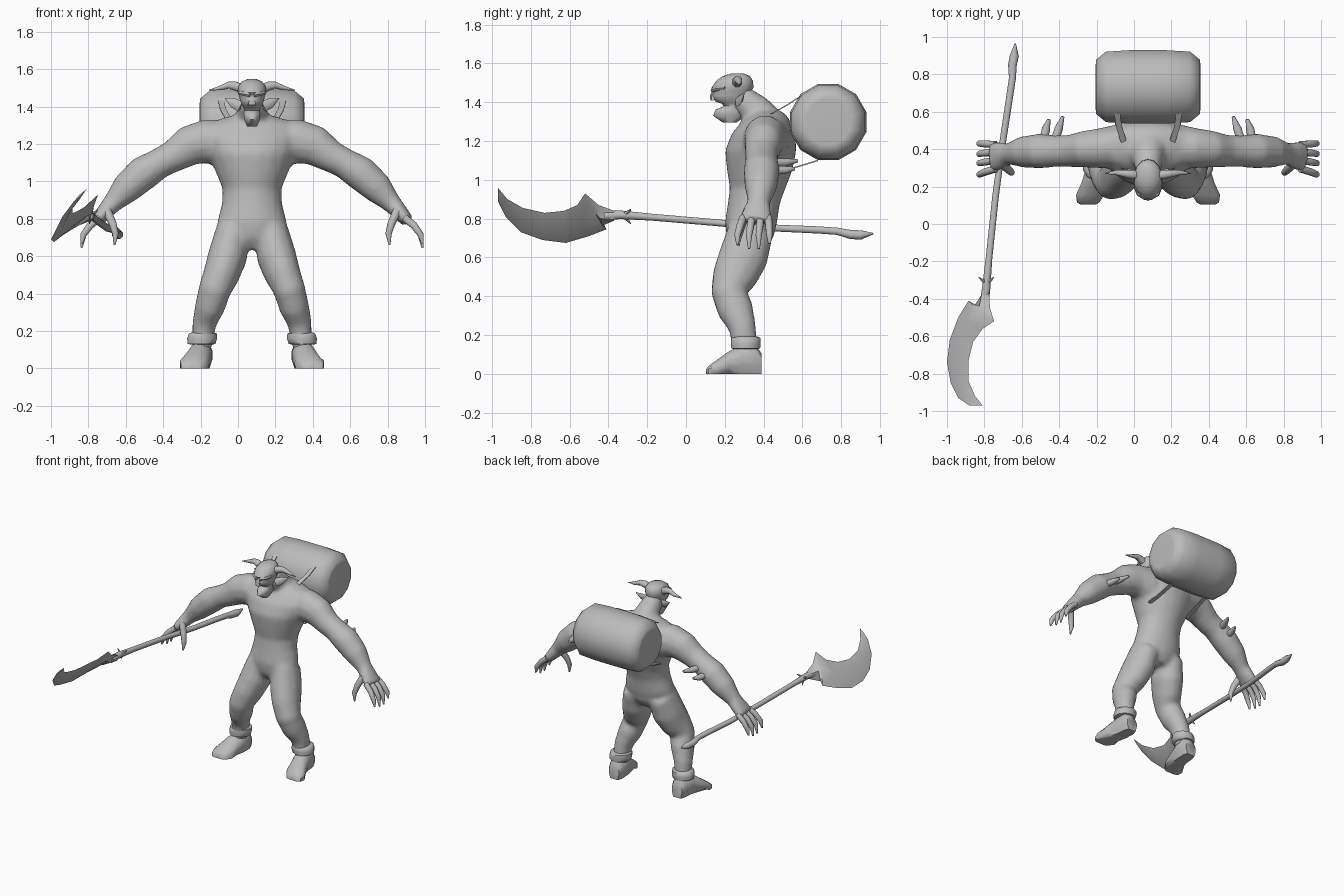
import bpy, bmesh, math
from mathutils import Vector

CX = 0.075  # symmetry plane of the figure
GREY = bpy.data.materials.new("plain grey")
GREY.diffuse_color = (0.5, 0.5, 0.5, 1)


def loft(bm, pts, ref=(1, 0, 0), n=12, axis=None):
    """Closed tube through (x, y, z, radius along ref, radius across)."""
    cs = [Vector(p[:3]) for p in pts]
    rings = []
    for i, p in enumerate(pts):
        t = Vector(axis) if axis else cs[min(i + 1, len(cs) - 1)] - cs[max(i - 1, 0)]
        t.normalize()
        u = Vector(ref)
        u = (u - t * u.dot(t)).normalized()
        v = t.cross(u)
        rings.append([bm.verts.new(cs[i] + u * p[3] * math.cos(a) + v * p[4] * math.sin(a))
                      for a in (2 * math.pi * (k + 0.5) / n for k in range(n))])
    for a, b in zip(rings, rings[1:]):
        for k in range(n):
            bm.faces.new((a[k], a[(k + 1) % n], b[(k + 1) % n], b[k]))
    bm.faces.new(rings[0][::-1])
    bm.faces.new(rings[-1])


def finish(name, bm, angle=50):
    bmesh.ops.recalc_face_normals(bm, faces=bm.faces[:])
    me = bpy.data.meshes.new(name)
    bm.to_mesh(me)
    bm.free()
    me.materials.append(GREY)
    ob = bpy.data.objects.new(name, me)
    bpy.context.collection.objects.link(ob)
    bpy.ops.object.select_all(action='DESELECT')
    ob.select_set(True)
    bpy.context.view_layer.objects.active = ob
    bpy.ops.object.shade_smooth_by_angle(angle=math.radians(angle))
    return ob


def part(name, pts, ref=(1, 0, 0), n=8, axis=None, angle=50):
    bm = bmesh.new()
    loft(bm, pts, ref, n, axis)
    return finish(name, bm, angle)


def side(s, pts):
    """Points given as distance from the symmetry plane, placed on side s."""
    return [(CX + s * p[0], *p[1:]) for p in pts]


X, Y, Z = (1, 0, 0), (0, 1, 0), (0, 0, 1)

# Body: torso, neck, legs and arms fused into one skin
bm = bmesh.new()
torso = [(.64, .33, .09, .08), (.70, .33, .165, .12), (.78, .335, .188, .135),
         (.88, .35, .162, .135), (.96, .37, .158, .145), (1.05, .38, .195, .17),
         (1.15, .385, .235, .185), (1.24, .40, .27, .165), (1.31, .415, .24, .12),
         (1.35, .42, .12, .085)]
loft(bm, [(CX, cy, z, rx, ry) for z, cy, rx, ry in torso], X, 20, Z)
loft(bm, [(CX, .43, 1.27, .13, .10), (CX, .36, 1.36, .085, .085), (CX, .27, 1.43, .065, .07)], X, 12)
leg = [(.105, .335, .74, .09, .12), (.13, .295, .60, .108, .13), (.165, .25, .50, .098, .118),
       (.20, .222, .42, .088, .095), (.225, .255, .33, .082, .095),
       (.255, .29, .24, .066, .072), (.27, .31, .10, .052, .066)]
arm = [(.14, .42, 1.20, .12, .13), (.25, .405, 1.215, .11, .12), (.34, .40, 1.19, .10, .11),
       (.42, .39, 1.135, .088, .088), (.49, .39, 1.10, .086, .082), (.58, .39, 1.045, .095, .095),
       (.67, .385, .965, .085, .085), (.745, .375, .885, .058, .055),
       (.79, .365, .835, .078, .045), (.835, .36, .785, .085, .035)]
for s in (-1, 1):
    loft(bm, side(s, leg), X, 12)
    loft(bm, side(s, arm), Y, 12)
body = finish("body", bm)
m = body.modifiers.new("fuse", 'REMESH')
m.mode, m.voxel_size, m.use_smooth_shade = 'VOXEL', 0.016, True
m = body.modifiers.new("soften", 'SMOOTH')
m.factor, m.iterations = 0.5, 8

# Head with open mouth: z, centre y, half width, half depth
head = [(1.295, .225, .028, .035), (1.33, .225, .042, .085), (1.362, .23, .046, .078),
        (1.38, .245, .042, .05), (1.392, .245, .045, .06), (1.405, .235, .055, .085),
        (1.435, .235, .066, .103), (1.455, .24, .07, .095), (1.475, .24, .078, .108),
        (1.51, .25, .074, .095), (1.535, .26, .055, .07), (1.547, .265, .025, .035)]
part("head", [(CX, cy, z, rx, ry) for z, cy, rx, ry in head], X, 14, Z)
part("nose", [(CX, .15, 1.465, .012, .012), (CX, .137, 1.43, .018, .014), (CX, .14, 1.41, .024, .014)], X, 6)

for s, w in ((-1, "right"), (1, "left")):
    # Curved horns, ears and brows
    part(w + "_horn", side(s, [(.04, .26, 1.49, .026, .026), (.09, .265, 1.51, .026, .026),
                               (.125, .27, 1.515, .021, .02), (.17, .275, 1.50, .014, .013),
                               (.23, .27, 1.488, .002, .002)]), Y)
    part(w + "_ear", side(s, [(.06, .265, 1.40, .012, .03), (.10, .285, 1.42, .012, .026),
                              (.145, .30, 1.445, .002, .002)]), Y, 6)
    part(w + "_brow", side(s, [(.01, .137, 1.462, .012, .012), (.05, .16, 1.47, .012, .012),
                               (.07, .20, 1.475, .008, .008)]), Z, 6)

    # Fingers and thumb
    for i, (y0, y1, z1) in enumerate([(.295, .265, .665), (.34, .325, .645),
                                      (.385, .375, .645), (.425, .43, .67)]):
        part(f"{w}_finger_{i + 1}", side(s, [(.815, y0, .805, .02, .022), (.865, (y0 + y1) / 2, .765, .02, .021),
                                             (.902, y1, .715, .017, .018), (.912, y1, z1, .006, .006)]), Y)
    part(w + "_thumb", side(s, [(.775, .32, .84, .026, .026), (.745, .29, .775, .022, .022),
                                (.73, .275, .72, .018, .018), (.735, .27, .66, .005, .005)]), Y)

    # Spurs behind the elbow
    for i, (x0, x1, y1, z) in enumerate([(.50, .455, .575, 1.09), (.56, .53, .56, 1.05)]):
        part(f"{w}_elbow_spur_{i + 1}", side(s, [(x0, .44, z, .024, .024),
                                                 ((x0 + x1) / 2, .51, z, .024, .022),
                                                 (x1, y1, z + .008, .009, .009)]), X)

    # Ankle cuff
    part(w + "_cuff", side(s, [(.27, .308, .128, .062, .062), (.27, .308, .132, .077, .077),
                               (.267, .308, .16, .083, .08), (.263, .308, .187, .077, .077),
                               (.263, .308, .193, .06, .06)]), X, 12, Z, 60)

    # Foot, flattened on the ground
    bm = bmesh.new()
    loft(bm, side(s, [(.27, .39, .055, .045, .05), (.27, .355, .07, .06, .09), (.275, .28, .065, .064, .085),
                      (.29, .22, .05, .068, .068), (.31, .155, .03, .078, .04), (.32, .115, .018, .062, .022),
                      (.32, .103, .012, .04, .012)]), X, 12, (0, -1, 0))
    for v in bm.verts:
        v.co.z = max(v.co.z, 0)
        if v.co.z < 0.022:
            v.co.z = 0
    finish(w + "_foot", bm)

    # Pack straps over the shoulder and under the roll
    part(w + "_shoulder_strap", side(s, [(.13, .44, 1.34, .022, .004), (.155, .52, 1.385, .022, .004),
                                         (.17, .62, 1.45, .022, .004)]), X, 4)
    part(w + "_lower_strap", side(s, [(.17, .46, 1.04, .02, .005), (.16, .55, 1.06, .02, .005),
                                      (.15, .68, 1.10, .02, .005)]), X, 4)

# Bedroll on the back
roll = [(-.28, .12), (-.278, .15), (-.225, .195), (-.10, .203), (.10, .203), (.225, .195), (.278, .15), (.28, .12)]
part("bedroll", [(CX + x, .733, 1.298, r, r) for x, r in roll], Y, 12, X, 60)

# Polearm shaft with pointed butt
shaft = [(-.80, -.42, .815, .026), (-.79, -.34, .82, .024), (-.775, -.18, .808, .019), (-.74, .15, .78, .019),
         (-.70, .45, .752, .019), (-.665, .68, .742, .02), (-.65, .78, .735, .02),
         (-.65, .85, .718, .025), (-.64, .90, .716, .026), (-.635, .965, .723, .004)]
part("polearm_shaft", [(*p, p[3]) for p in shaft], X)

# Thorns on the shaft behind the blade
for i, (dx, dz) in enumerate([(-.045, .025), (.035, .03), (-.01, -.045)]):
    part(f"shaft_thorn_{i + 1}", [(-.785, -.32, .818, .016, .016),
                                  (-.785 + dx, -.285, .818 + dz, .002, .002)], Y, 5)

# Curved blade: upper and lower edges with a raised ridge between them
top = [(-.775, -.37, .84), (-.77, -.45, .87), (-.748, -.52, .93), (-.81, -.56, .87), (-.86, -.63, .84),
       (-.885, -.73, .83), (-.885, -.84, .855), (-.85, -.92, .90), (-.81, -.97, .96)]
low = [(-.81, -.37, .79), (-.85, -.43, .765), (-.885, -.41, .745), (-.94, -.50, .71), (-.985, -.62, .675),
       (-1.0, -.74, .69), (-.98, -.85, .73), (-.94, -.93, .81), (-.88, -.97, .89)]
bm = bmesh.new()
side_dir = Vector((.72, 0, -.69))
rows = []
for i, (a, b) in enumerate(zip(top, low)):
    a, b = Vector(a), Vector(b)
    mid, h = (a + b) / 2, side_dir * (.028 - .003 * i)
    rows.append([bm.verts.new(c) for c in (a, mid + h, b, mid - h)])
for p, q in zip(rows, rows[1:]):
    for k in range(4):
        bm.faces.new((p[k], p[(k + 1) % 4], q[(k + 1) % 4], q[k]))
bm.faces.new(rows[0])
bm.faces.new(rows[-1])
finish("polearm_blade", bm, 40)
